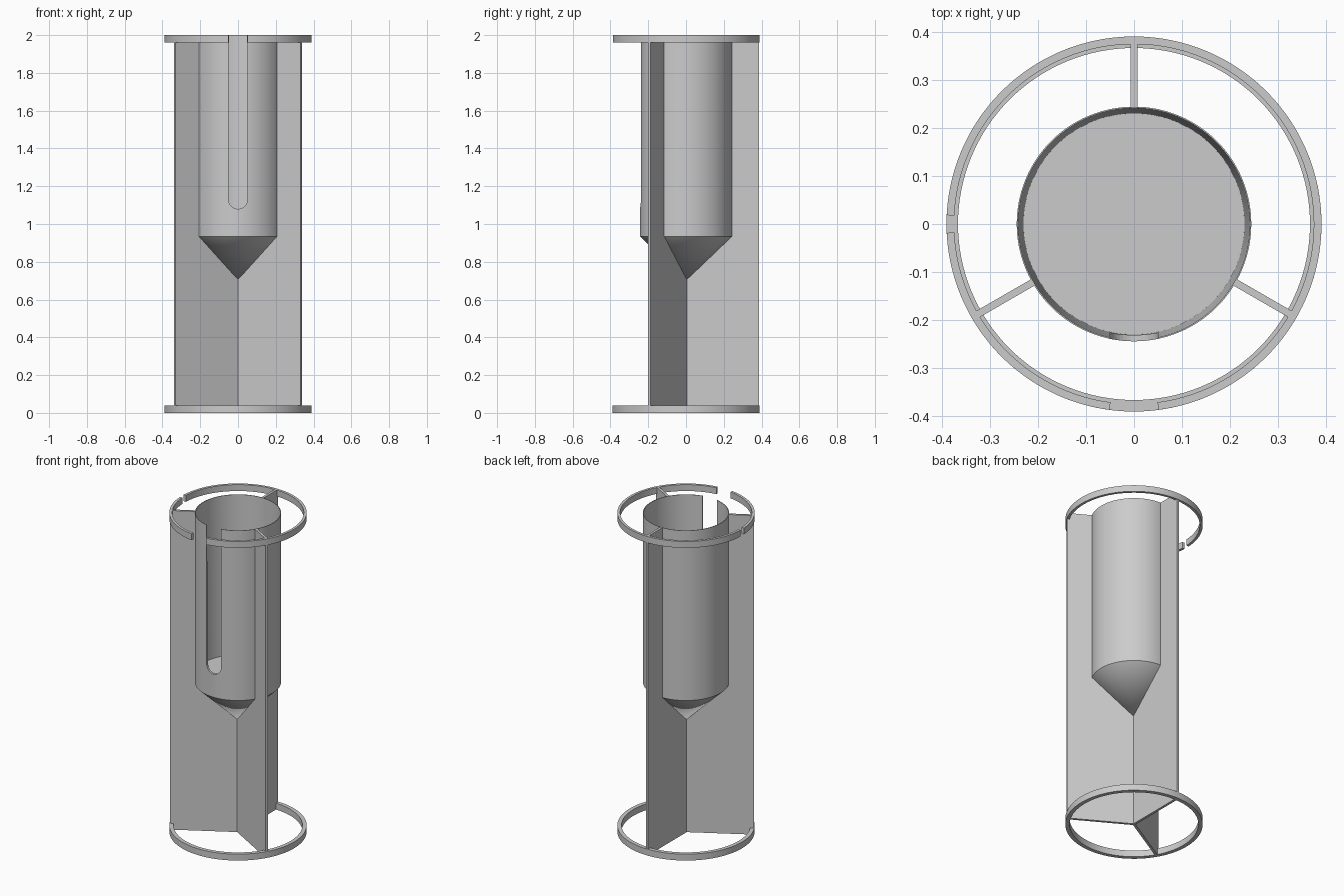
import bpy, bmesh, math

if "Cube" in bpy.data.objects:
    bpy.data.objects.remove(bpy.data.objects["Cube"])

SEG = 128
grey = bpy.data.materials.new("light grey")
grey.diffuse_color = (0.6, 0.6, 0.6, 1)
grey.use_nodes = True
grey.node_tree.nodes["Principled BSDF"].inputs["Base Color"].default_value = grey.diffuse_color


def finish(bm, name, smooth=True):
    """Turn a bmesh into a named, shaded object."""
    bmesh.ops.recalc_face_normals(bm, faces=bm.faces)
    me = bpy.data.meshes.new(name)
    bm.to_mesh(me)
    bm.free()
    me.materials.append(grey)
    ob = bpy.data.objects.new(name, me)
    bpy.context.collection.objects.link(ob)
    if smooth:
        bpy.ops.object.select_all(action='DESELECT')
        ob.select_set(True)
        bpy.context.view_layer.objects.active = ob
        bpy.ops.object.shade_smooth_by_angle(angle=math.radians(30))
    return ob


def arc_band(name, r0, r1, z0, z1, a0, a1):
    """Rectangular section swept from a0 to a1; closed when a full turn."""
    bm = bmesh.new()
    full = a1 - a0 > 359.9
    n = max(3, round(SEG * (a1 - a0) / 360))
    rings = []
    for i in range(n if full else n + 1):
        a = math.radians(a0 + (a1 - a0) * i / n)
        rings.append([bm.verts.new((r * math.cos(a), r * math.sin(a), z))
                      for r, z in ((r0, z0), (r1, z0), (r1, z1), (r0, z1))])
    for i in range(n):
        p, q = rings[i], rings[(i + 1) % len(rings)]
        for k in range(4):
            bm.faces.new((p[k], p[(k + 1) % 4], q[(k + 1) % 4], q[k]))
    if not full:
        bm.faces.new(rings[0])
        bm.faces.new(rings[-1])
    return finish(bm, name)


def prism(name, outline, half, to_xyz, smooth=False):
    """Extrude a flat outline to both sides of its plane."""
    bm = bmesh.new()
    a, b = ([bm.verts.new(to_xyz(u, v, t)) for u, v in outline] for t in (-half, half))
    bm.faces.new(a)
    bm.faces.new(b)
    for i in range(len(a)):
        j = (i + 1) % len(a)
        bm.faces.new((a[i], a[j], b[j], b[i]))
    return finish(bm, name, smooth)


# Bottom ring, and top ring split by a front gap and a small left gap
arc_band("bottom_ring", 0.366, 0.39, 0, 0.04, 0, 360)
front = math.degrees(math.asin(0.05 / 0.382))
left = math.degrees(math.asin(0.018 / 0.382))
arc_band("top_ring_long", 0.374, 0.39, 1.96, 2, -90 + front, 180 - left)
arc_band("top_ring_short", 0.374, 0.39, 1.96, 2, 180 + left, 270 - front)

# Cup: slightly tapered bore, flat floor, conical underside
profile = [(0, 0.70), (0.244, 0.935), (0.244, 2), (0.241, 2), (0.23, 1.0), (0, 1.0)]
bm = bmesh.new()
vs = [bm.verts.new((r, 0, z)) for r, z in profile]
es = [bm.edges.new(p) for p in zip(vs, vs[1:])]
bmesh.ops.spin(bm, geom=vs + es, cent=(0, 0, 0), axis=(0, 0, 1),
               angle=math.tau, steps=SEG, use_merge=True)
bmesh.ops.remove_doubles(bm, verts=bm.verts, dist=1e-5)
cup = finish(bm, "cup")

# Round-ended slot cut through the front of the cup wall
slot = [(0.05, 2.1), (-0.05, 2.1)]
slot += [(0.05 * math.cos(a), 1.13 + 0.05 * math.sin(a))
         for a in (math.pi + math.pi * i / 20 for i in range(21))]
cutter = prism("slot_cutter", slot, 0.1, lambda u, v, t: (u, -0.25 + t, v))
cutter.hide_render = True
cutter.hide_set(True)
mod = cup.modifiers.new("slot", 'BOOLEAN')
mod.object = cutter
mod.solver = 'EXACT'

# Three radial fins that meet on the axis below the cup
fin = [(0, 0), (0.367, 0), (0.367, 0.04), (0.387, 0.04), (0.387, 1.96),
       (0.375, 1.96), (0.375, 2), (0.242, 2), (0.242, 0.937), (0, 0.705)]
for name, deg in (("back_fin", 90), ("left_fin", 210), ("right_fin", 330)):
    c, s = math.cos(math.radians(deg)), math.sin(math.radians(deg))
    prism(name, fin, 0.0075, lambda u, v, t: (u * c - t * s, u * s + t * c, v))
